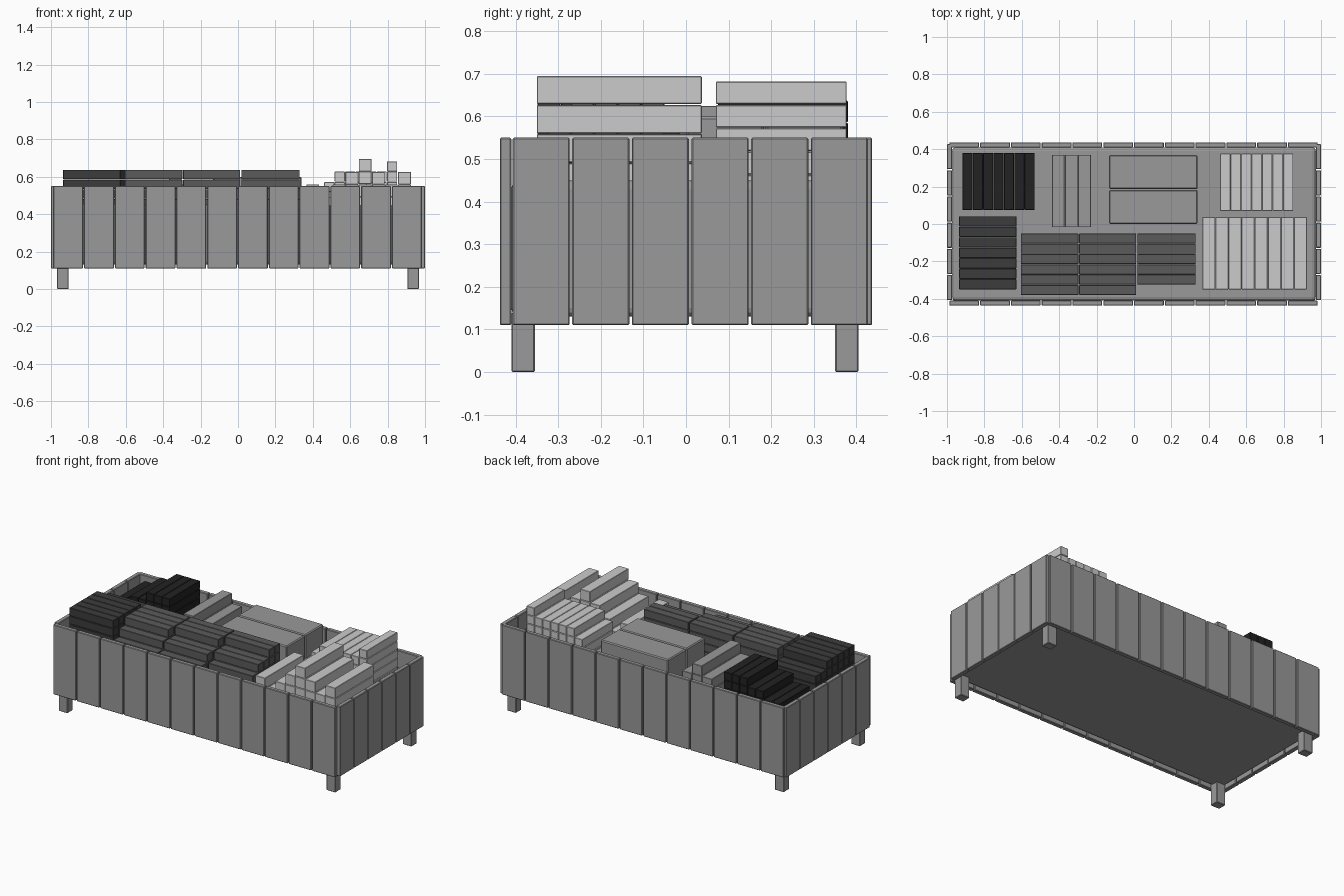
import bpy
import bmesh
from mathutils import Matrix, Vector

cube = bpy.data.objects.get("Cube")
if cube:
    bpy.data.objects.remove(cube, do_unlink=True)


def material(name, value):
    m = bpy.data.materials.new(name)
    m.use_nodes = True
    color = (value, value, value, 1)
    m.diffuse_color = color
    m.node_tree.nodes["Principled BSDF"].inputs["Base Color"].default_value = color
    return m


GREY = material("timber grey", 0.32)
LIGHT = material("light grey", 0.6)
MID = material("slate grey", 0.105)
DARK = material("charcoal", 0.045)
BLACK = material("near black", 0.016)


def boxes(name, mat, extents, bevel=0.003, segments=1):
    """One object made of boxes, each given by its low and high corners."""
    bm = bmesh.new()
    for lo, hi in extents:
        lo, hi = Vector(lo), Vector(hi)
        bmesh.ops.create_cube(
            bm, size=1,
            matrix=Matrix.Translation((lo + hi) / 2) @ Matrix.Diagonal((*(hi - lo), 1)))
    mesh = bpy.data.meshes.new(name)
    bm.to_mesh(mesh)
    bm.free()
    mesh.materials.append(mat)
    ob = bpy.data.objects.new(name, mesh)
    bpy.context.collection.objects.link(ob)
    if bevel:
        mod = ob.modifiers.new("Soft edges", "BEVEL")
        mod.width = bevel
        mod.segments = segments
    return ob


# Crate walls of upright planks
LOW, TOP, DECK = 0.11, 0.55, 0.45
GAP = 0.003


def plank_row(start, end, count):
    step = (end - start) / count
    return [(start + i * step + GAP, start + (i + 1) * step - GAP) for i in range(count)]


for name, y0, y1 in (("front_planks", -0.437, -0.41), ("back_planks", 0.41, 0.437)):
    boxes(name, GREY, [((a, y0, LOW), (b, y1, TOP)) for a, b in plank_row(-0.99, 0.985, 12)])
for name, x0, x1 in (("right_planks", -1, -0.972), ("left_planks", 0.972, 1)):
    boxes(name, GREY, [((x0, a, LOW), (x1, b, TOP)) for a, b in plank_row(-0.41, 0.43, 6)])

# Raised deck inside the crate, and the legs
boxes("inner_deck", GREY, [((-0.972, -0.41, 0.13), (0.972, 0.41, DECK))], 0.02, 3)
boxes("legs", GREY, [((x, y, 0), (x + 0.062, y + 0.055, 0.14))
                     for x in (-0.967, 0.905) for y in (-0.41, 0.35)])


def stack(name, mat, axis, first, pitch, span, layer, tops):
    """Bars side by side along an axis, layered down from each top to the deck."""
    parts = []
    for i, top in enumerate(tops):
        a, b = first + i * pitch, first + (i + 1) * pitch
        a, b = min(a, b) + 0.001, max(a, b) - 0.001
        while top > DECK + 0.005:
            bottom = max(top - layer + 0.002, DECK - 0.005)
            if axis == "x":
                parts.append(((a, span[0], bottom), (b, span[1], top)))
            else:
                parts.append(((span[0], a, bottom), (span[1], b, top)))
            top -= layer
    return boxes(name, mat, parts, 0.002)


# Pale bars at the left end
stack("pale_bars_front", LIGHT, "x", 0.365, 0.07, (-0.35, 0.037), 0.068,
      [0.558, 0.49, 0.558, 0.626, 0.695, 0.626, 0.558, 0.626])
stack("pale_bars_back", LIGHT, "x", 0.46, 0.056, (0.07, 0.377), 0.055,
      [0.572, 0.627, 0.627, 0.627, 0.627, 0.627, 0.682])

# Slate bars in three bundles along the front
high, middle, low = 0.637, 0.585, 0.533
stack("slate_bars_right", MID, "y", -0.05, -0.055, (-0.605, -0.298), 0.052,
      [high] * 4 + [middle, low])
stack("slate_bars_middle", MID, "y", -0.05, -0.055, (-0.293, 0.012), 0.052,
      [high] * 3 + [middle, middle, low])
stack("slate_bars_left", MID, "y", -0.05, -0.055, (0.018, 0.33), 0.052,
      [high] * 2 + [middle, middle, low])

# Charcoal and black bars at the right end
stack("charcoal_bars", DARK, "y", -0.35, 0.056, (-0.935, -0.628), 0.052,
      [high] * 5 + [middle] * 2)
stack("black_bars", BLACK, "x", -0.53, -0.0555, (0.075, 0.38), 0.052,
      [high] * 3 + [middle] * 2 + [low] * 2)

# Timber bars and two big blocks at the back
stack("timber_bars", GREY, "x", -0.44, 0.07, (-0.017, 0.37), 0.065, [0.56, 0.625, 0.56])
boxes("big_blocks", GREY, [((-0.133, y, DECK - 0.005), (0.34, y + 0.183, 0.6))
                           for y in (0, 0.186)], 0.006)
